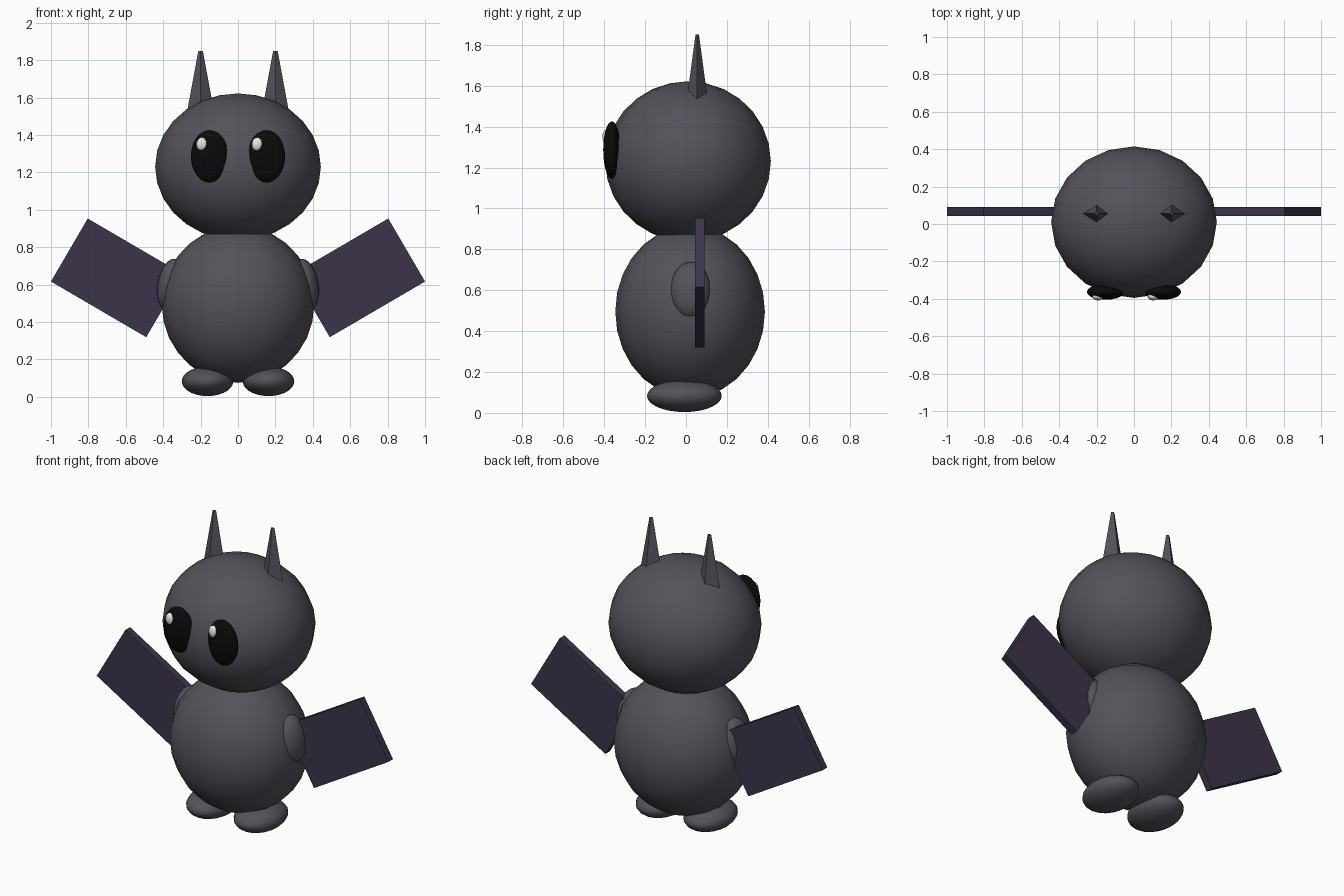
import bpy
from math import radians

cube = bpy.data.objects.get("Cube")
if cube:
    bpy.data.objects.remove(cube, do_unlink=True)


def material(name, rgb):
    mat = bpy.data.materials.new(name)
    mat.use_nodes = True
    mat.diffuse_color = (*rgb, 1)
    mat.node_tree.nodes["Principled BSDF"].inputs["Base Color"].default_value = (*rgb, 1)
    return mat


FUR = material("charcoal fur", (0.09, 0.083, 0.102))
WING = material("dark purple wing", (0.045, 0.034, 0.068))
BLACK = material("black eye", (0.003, 0.003, 0.003))
WHITE = material("white glint", (0.85, 0.85, 0.85))


def finish(name, mat, scale, tilt=0):
    ob = bpy.context.object
    ob.name = name
    ob.scale = scale
    ob.rotation_euler.y = tilt
    ob.data.materials.append(mat)
    return ob


def ball(name, mat, loc, radii, tilt=0, segments=20, rings=14):
    bpy.ops.mesh.primitive_uv_sphere_add(segments=segments, ring_count=rings, radius=1, location=loc)
    ob = finish(name, mat, radii, tilt)
    bpy.ops.object.shade_smooth()
    return ob


# Body and head
ball("body", FUR, (0, 0.02, 0.495), (0.408, 0.366, 0.42))
ball("head", FUR, (0, 0.01, 1.23), (0.443, 0.405, 0.392))

for side, s in (("left", 1), ("right", -1)):
    # Feet and arms
    ball(side + "_foot", FUR, (s * 0.163, -0.008, 0.083), (0.138, 0.183, 0.079))
    ball(side + "_arm", FUR, (s * 0.36, 0.022, 0.6), (0.07, 0.098, 0.14), tilt=-s * radians(10))

    # Flat slab wings, raised outwards
    bpy.ops.mesh.primitive_cube_add(size=1, location=(s * 0.647, 0.067, 0.636))
    finish(side + "_wing", WING, (0.59, 0.046, 0.39), -s * radians(30.3))

    # Four-sided pointed ears, sunk into the head
    bpy.ops.mesh.primitive_cone_add(vertices=4, radius1=0.086, radius2=0.012, depth=0.4,
                                    location=(s * 0.2, 0.055, 1.65))
    finish(side + "_ear", FUR, (1, 0.72, 1))

    # Eyes, with both glints on the same side
    ball(side + "_eye", BLACK, (s * 0.152, -0.363, 1.286), (0.1, 0.042, 0.14))
    ball(side + "_eye_glint", WHITE, (s * 0.148 - 0.045, -0.387, 1.35), (0.03, 0.022, 0.037),
         segments=14, rings=10)
